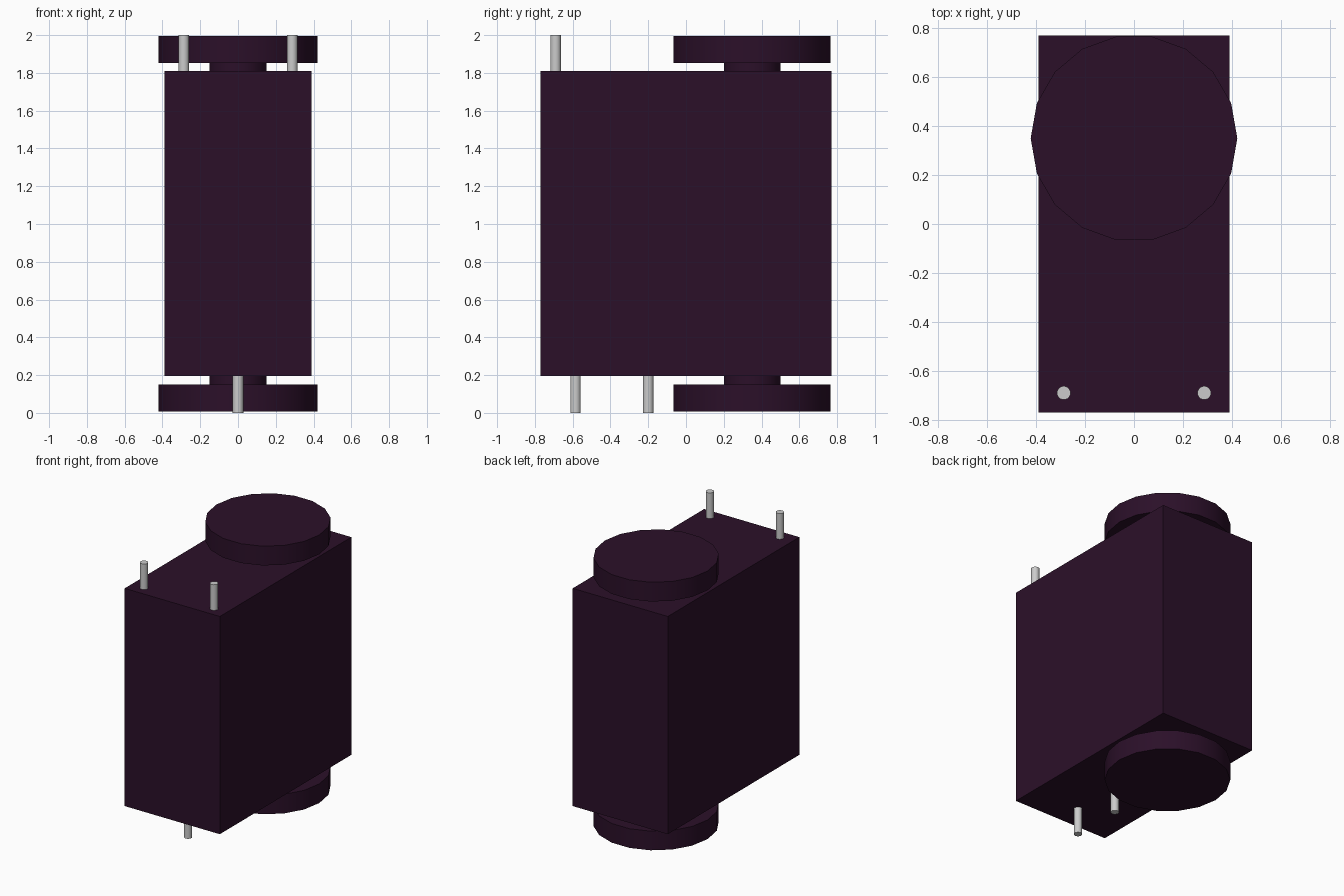
import bpy, math

if "Cube" in bpy.data.objects:
    bpy.data.objects.remove(bpy.data.objects["Cube"])

plum = bpy.data.materials.new("dark_plum")
plum.diffuse_color = (0.024, 0.005, 0.022, 1)
plum.use_nodes = True
plum.node_tree.nodes["Principled BSDF"].inputs["Base Color"].default_value = plum.diffuse_color


def cylinder(name, x, y, z0, z1, radius, material=None, sides=18):
    """Upright cylinder with a vertex on the +x axis, smooth round the side."""
    bpy.ops.mesh.primitive_cylinder_add(
        vertices=sides, radius=radius, depth=z1 - z0,
        location=(x, y, (z0 + z1) / 2), rotation=(0, 0, math.pi / 2))
    obj = bpy.context.object
    obj.name = name
    bpy.ops.object.transform_apply(location=False, rotation=True, scale=True)
    bpy.ops.object.shade_smooth_by_angle(angle=math.radians(30))
    if material:
        obj.data.materials.append(material)
    return obj


# Main box body
BOTTOM, TOP = 0.196, 1.81
bpy.ops.mesh.primitive_cube_add(size=1, location=(0, 0, (BOTTOM + TOP) / 2))
body = bpy.context.object
body.name = "body"
body.scale = (0.78, 1.54, TOP - BOTTOM)
bpy.ops.object.transform_apply(location=False, rotation=False, scale=True)
body.data.materials.append(plum)

# Round end discs on short hubs, above and below the body
DISC_Y = 0.35
cylinder("top_hub", 0, DISC_Y, TOP, 1.852, 0.152, plum)
cylinder("top_disc", 0, DISC_Y, 1.852, 1.995, 0.422, plum)
cylinder("bottom_hub", 0, DISC_Y, 0.15, BOTTOM, 0.152, plum)
cylinder("bottom_disc", 0, DISC_Y, 0.008, 0.15, 0.422, plum)

# Pair of grey pins side by side on top
for side, x in (("left", -0.287), ("right", 0.287)):
    cylinder(f"top_pin_{side}", x, -0.69, TOP, 2.0, 0.028)

# Pair of grey pins in a row underneath
for place, y in (("front", -0.585), ("middle", -0.2)):
    cylinder(f"bottom_pin_{place}", 0, y, 0, BOTTOM, 0.028)
